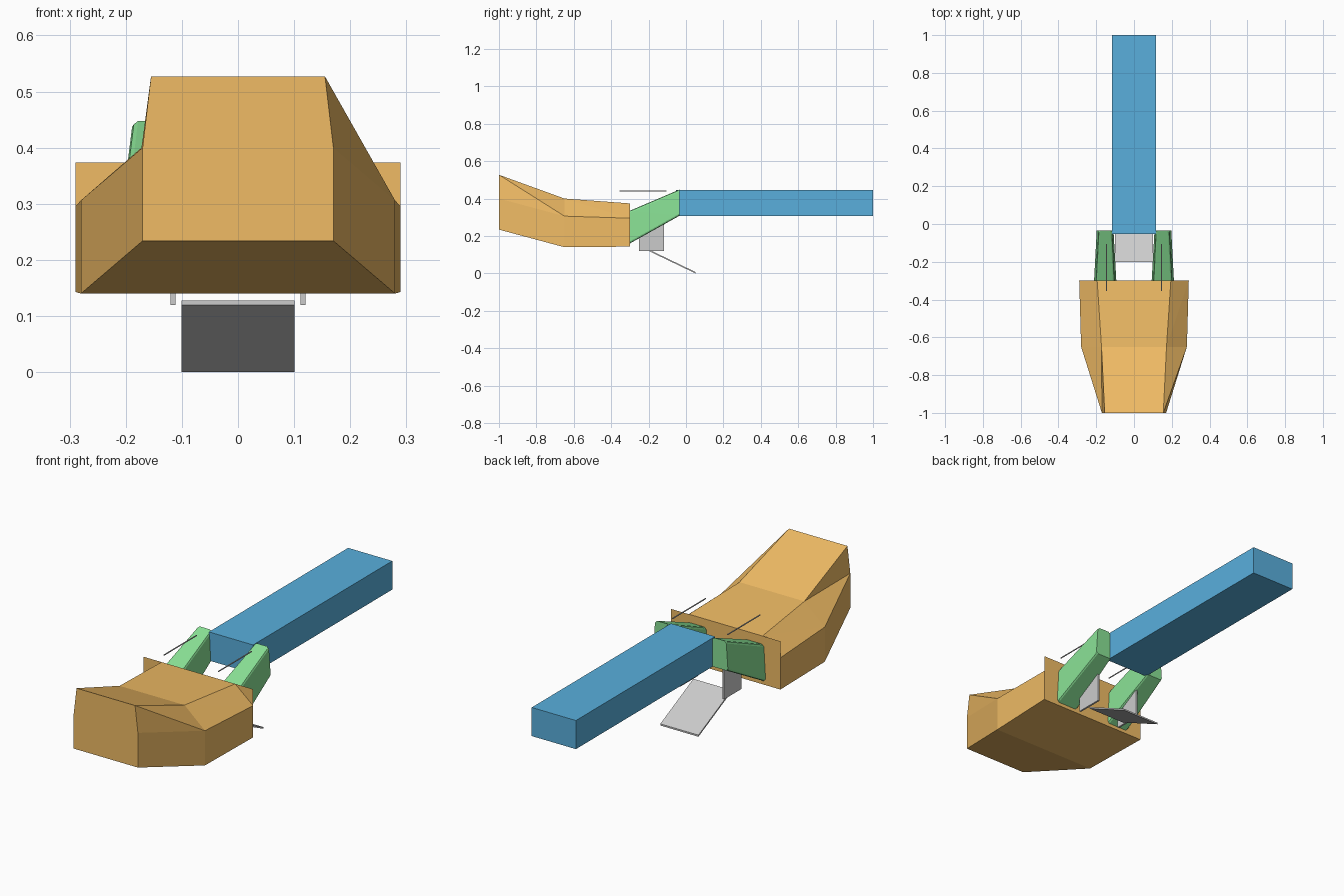
import bpy, bmesh

if "Cube" in bpy.data.objects:
    bpy.data.objects.remove(bpy.data.objects["Cube"])


def material(name, color):
    m = bpy.data.materials.new(name)
    m.diffuse_color = (*color, 1)
    m.use_nodes = True
    m.node_tree.nodes["Principled BSDF"].inputs["Base Color"].default_value = m.diffuse_color
    return m


def loft(name, sections, mat=None, caps=(True, True), mirror=False, bevel=0, extra=None):
    """Skin a row of (y, [(x, z), ...]) sections, outlines counter-clockwise from the front."""
    bm = bmesh.new()
    rings = [[bm.verts.new((x, y, z)) for x, z in pts] for y, pts in sections]
    n = len(rings[0])
    for a, b in zip(rings, rings[1:]):
        for i in range(n):
            j = (i + 1) % n
            bm.faces.new((a[i], b[i], a[j]))
            bm.faces.new((a[j], b[i], b[j]))
    if caps[0]:
        bm.faces.new(rings[0])
    if caps[1]:
        bm.faces.new(rings[-1][::-1])
    if extra:
        bm.faces.new([bm.verts.new(p) for p in extra])
    if bevel:
        # soften only the edges that run lengthwise
        edges = [bm.edges.get((a[i], b[i])) for a, b in zip(rings, rings[1:]) for i in range(n)]
        bmesh.ops.dissolve_limit(bm, angle_limit=0.15, verts=bm.verts[:], edges=bm.edges[:])
        bmesh.ops.bevel(bm, geom=[e for e in edges if e.is_valid], offset=bevel,
                        segments=2, profile=0.5, affect='EDGES')
    if not extra:
        bmesh.ops.recalc_face_normals(bm, faces=bm.faces[:])
    me = bpy.data.meshes.new(name)
    bm.to_mesh(me)
    bm.free()
    ob = bpy.data.objects.new(name, me)
    bpy.context.collection.objects.link(ob)
    if mat:
        me.materials.append(mat)
    if mirror:
        ob.modifiers.new("mirror", 'MIRROR')
    return ob


def rect(x0, x1, z0, z1):
    return [(x0, z0), (x1, z0), (x1, z1), (x0, z1)]


def hexagon(xb, zb, xm, zm, xt, zt):
    right = [(xb, zb), (xm, zm), (xt, zt)]
    return [(-xb, zb)] + right + [(-xt, zt), (-xm, zm)]


orange = material("orange", (0.87, 0.50, 0.13))
blue = material("blue", (0.10, 0.43, 0.72))
green = material("green", (0.25, 0.75, 0.30))

# Tapered front body with a full rectangular back plate
loft("front_body",
     [(-1.0, hexagon(0.17, 0.234, 0.17, 0.40, 0.155, 0.527)),
      (-0.65, hexagon(0.28, 0.14, 0.28, 0.306, 0.172, 0.40)),
      (-0.30, hexagon(0.29, 0.143, 0.29, 0.295, 0.195, 0.374))],
     orange, caps=(True, False),
     extra=[(0.29, -0.30, 0.143), (-0.29, -0.30, 0.143),
            (-0.29, -0.30, 0.374), (0.29, -0.30, 0.374)])

# Long rear beam
loft("rear_beam", [(-0.053, rect(-0.117, 0.117, 0.308, 0.445)),
                   (1.0, rect(-0.117, 0.117, 0.308, 0.445))], blue)

# Sloping side arms
loft("side_arm", [(-0.30, [(0.093, 0.16), (0.212, 0.16), (0.202, 0.335), (0.103, 0.335)]),
                  (-0.035, [(0.108, 0.308), (0.198, 0.308), (0.188, 0.448), (0.115, 0.448)])],
     green, mirror=True, bevel=0.01)

# Hanging brackets under the arms
loft("bracket", [(-0.25, rect(0.111, 0.120, 0.12, 0.26)),
                 (-0.117, rect(0.111, 0.120, 0.12, 0.26))], mirror=True)

# Tilted flap
loft("flap", [(-0.20, rect(-0.101, 0.101, 0.120, 0.128)),
              (0.05, rect(-0.101, 0.101, 0.0, 0.008))])

# Thin rods above the arms
loft("thin_rod", [(-0.355, rect(0.143, 0.147, 0.439, 0.443)),
                  (-0.105, rect(0.143, 0.147, 0.439, 0.443))], mirror=True)
